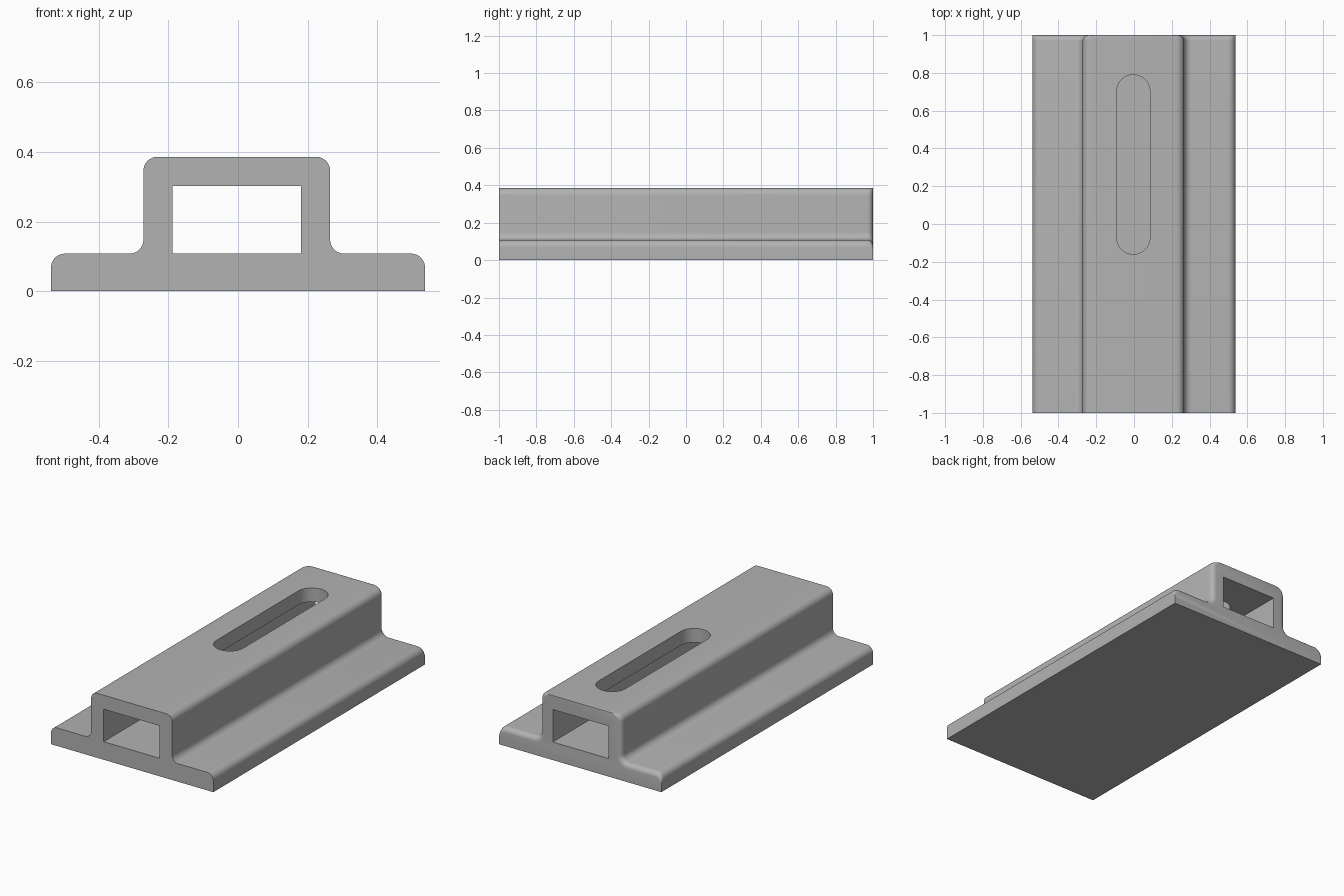
import bpy
import bmesh
from math import sin, cos, pi, radians

cube = bpy.data.objects.get("Cube")
if cube:
    bpy.data.objects.remove(cube, do_unlink=True)

# Main dimensions
HALF_W, HALF_L = 0.537, 1.0
FLANGE_Z, TOP_Z = 0.108, 0.386
MID_X, HUMP_HALF = -0.0035, 0.268
CORNER, BACK_R = 0.04, 0.03
STEPS = 8

grey = bpy.data.materials.new("plain grey")
grey.use_nodes = True
colour = (0.45, 0.45, 0.45, 1)
grey.diffuse_color = colour
grey.node_tree.nodes["Principled BSDF"].inputs["Base Color"].default_value = colour


def arc(cx, cz, r, start, end):
    angles = [radians(start + (end - start) * i / STEPS) for i in range(STEPS + 1)]
    return [(cx + r * cos(a), cz + r * sin(a)) for a in angles]


def section(inset):
    """Hat-shaped outline; inset pulls in the hump sides and the flange top."""
    def half(side):
        hump = HUMP_HALF + side * MID_X
        pts = [(HALF_W, 0)]
        pts += arc(HALF_W - CORNER, FLANGE_Z - inset - CORNER, CORNER, 0, 90)
        pts += arc(hump + CORNER, FLANGE_Z + CORNER, CORNER + inset, 270, 180)
        pts += arc(hump - inset - CORNER, TOP_Z - CORNER, CORNER, 0, 90)
        return [(side * x, z) for x, z in pts]
    return half(1) + half(-1)[::-1]


def loft(name, rings):
    """Skin a list of equal closed rings and cap both ends."""
    bm = bmesh.new()
    loops = [[bm.verts.new(p) for p in ring] for ring in rings]
    for a, b in zip(loops, loops[1:]):
        for i in range(len(a)):
            j = (i + 1) % len(a)
            bm.faces.new((a[i], a[j], b[j], b[i]))
    bm.faces.new(loops[0])
    bm.faces.new(loops[-1])
    bmesh.ops.recalc_face_normals(bm, faces=bm.faces)
    mesh = bpy.data.meshes.new(name)
    bm.to_mesh(mesh)
    bm.free()
    mesh.materials.append(grey)
    obj = bpy.data.objects.new(name, mesh)
    bpy.context.collection.objects.link(obj)
    return obj


# Rail body, with rounded edges at the back end
stations = [(-HALF_L, 0)]
for i in range(7):
    t = pi / 2 * i / 6
    stations.append((HALF_L - BACK_R * (1 - sin(t)), BACK_R * (1 - cos(t))))
rail = loft("rail_body", [[(x, y, z) for x, z in section(d)] for y, d in stations])

# Rectangular tunnel along the whole length
tunnel_outline = [(-0.188, FLANGE_Z), (0.181, FLANGE_Z), (0.181, 0.302), (-0.188, 0.302)]
tunnel = loft("tunnel_cutter",
              [[(x, y, z) for x, z in tunnel_outline] for y in (-1.2, 1.2)])

# Round-ended slot through the roof
R = 0.088
global_steps, STEPS = STEPS, 20
slot_outline = arc(MID_X, 0.79 - R, R, 0, 180) + arc(MID_X, -0.16 + R, R, 180, 360)
STEPS = global_steps
slot = loft("slot_cutter", [[(x, y, z) for x, y in slot_outline] for z in (0.2, 0.5)])

for cutter in (tunnel, slot):
    mod = rail.modifiers.new(cutter.name, "BOOLEAN")
    mod.operation = "DIFFERENCE"
    mod.solver = "EXACT"
    mod.object = cutter

# Apply the cuts, drop the cutters and smooth the rounded edges
bpy.ops.object.select_all(action="DESELECT")
rail.select_set(True)
bpy.context.view_layer.objects.active = rail
for mod in list(rail.modifiers):
    bpy.ops.object.modifier_apply(modifier=mod.name)
for cutter in (tunnel, slot):
    bpy.data.objects.remove(cutter, do_unlink=True)
bpy.ops.object.shade_smooth_by_angle(angle=radians(30))
